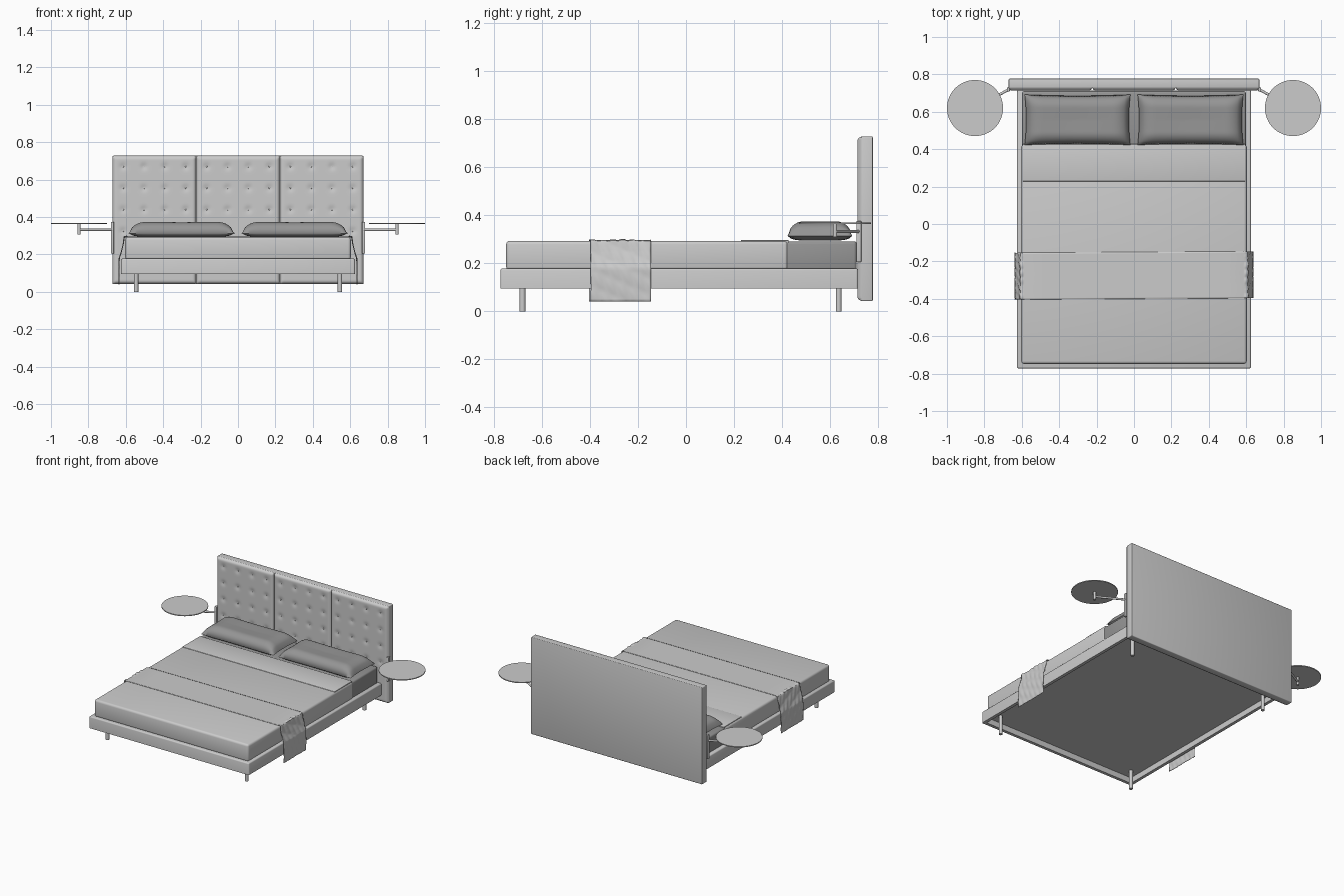
import bpy, bmesh, math
from mathutils import Vector

cube = bpy.data.objects.get("Cube")
if cube:
    bpy.data.objects.remove(cube, do_unlink=True)


def material(name, value):
    m = bpy.data.materials.new(name)
    m.use_nodes = True
    colour = (value, value, value, 1)
    m.diffuse_color = colour
    m.node_tree.nodes["Principled BSDF"].inputs["Base Color"].default_value = colour
    return m


LIGHT = material("light grey", 0.6)
DARK = material("mid grey", 0.3)


def finish(name, bm, mat, angle=40):
    me = bpy.data.meshes.new(name)
    bm.to_mesh(me)
    bm.free()
    me.materials.append(mat)
    me.shade_smooth()
    me.set_sharp_from_angle(angle=math.radians(angle))
    ob = bpy.data.objects.new(name, me)
    bpy.context.collection.objects.link(ob)
    return ob


def box_mesh(lo, hi):
    bm = bmesh.new()
    bmesh.ops.create_cube(bm, size=1)
    for v in bm.verts:
        v.co = Vector([(a + b) / 2 + c * (b - a) for a, b, c in zip(lo, hi, v.co)])
    return bm


def bevel(bm, width, edges=None):
    bmesh.ops.bevel(bm, geom=edges or bm.edges[:], offset=width, segments=3,
                    profile=0.5, affect='EDGES')


def box(name, lo, hi, mat=LIGHT, width=0.0):
    bm = box_mesh(lo, hi)
    if width:
        bevel(bm, width)
    return finish(name, bm, mat)


def rod(name, a, b, radius, sides=20):
    a, b = Vector(a), Vector(b)
    bm = bmesh.new()
    bmesh.ops.create_cone(bm, cap_ends=True, segments=sides, radius1=radius,
                          radius2=radius, depth=(b - a).length)
    turn = (b - a).to_track_quat('Z', 'Y')
    for v in bm.verts:
        v.co = turn @ v.co + (a + b) / 2
    return finish(name, bm, LIGHT)


def sheet(bm, nu, nv, func):
    """Grid of quads through func(u, v), with u and v from 0 to 1."""
    rows = [[bm.verts.new(func(i / nu, j / nv)) for j in range(nv + 1)]
            for i in range(nu + 1)]
    for i in range(nu):
        for j in range(nv):
            bm.faces.new((rows[i][j], rows[i + 1][j], rows[i + 1][j + 1], rows[i][j + 1]))


def ease(t):
    t = max(0.0, min(1.0, t))
    return math.sqrt(1 - (1 - t) ** 2)


# Bed frame: a rail tray, hollow underneath
bm = box_mesh((-0.625, -0.772, 0.095), (0.625, 0.715, 0.178))
base = min(bm.faces, key=lambda f: f.calc_center_median().z)
bevel(bm, 0.008, [e for e in bm.edges if e not in base.edges[:]])
base = min(bm.faces, key=lambda f: f.calc_center_median().z)
bmesh.ops.inset_region(bm, faces=[base], thickness=0.022)
bmesh.ops.inset_region(bm, faces=[base], thickness=0.0005, depth=-0.04)
finish("bed_frame", bm, LIGHT)

# Legs
for side, sx in (("left", 1), ("right", -1)):
    for end, y in (("front", -0.68), ("back", 0.635)):
        rod(f"{end}_{side}_leg", (sx * 0.545, y, 0), (sx * 0.545, y, 0.14), 0.012)

# Mattress, duvet and folded-over top band
box("mattress", (-0.598, 0.38, 0.17), (0.598, 0.71, 0.291), DARK, 0.012)
box("duvet", (-0.603, -0.748, 0.17), (0.603, 0.425, 0.293), LIGHT, 0.015)
box("duvet_fold", (-0.596, 0.228, 0.28), (0.596, 0.427, 0.296), LIGHT, 0.003)

# Throw draped across the bed and down both sides
drape = [(0, 0.2945), (0.585, 0.2945), (0.605, 0.29), (0.612, 0.25), (0.622, 0.21),
         (0.632, 0.18), (0.633, 0.11), (0.633, 0.04)]
path = [(-x, z) for x, z in reversed(drape[1:])] + drape


def throw_point(u, v):
    t = u * (len(path) - 1)
    k = min(int(t), len(path) - 2)
    f = t - k
    x = path[k][0] * (1 - f) + path[k + 1][0] * f
    z = path[k][1] * (1 - f) + path[k + 1][1] * f
    y = -0.4 + 0.25 * v + 0.006 * x
    if abs(x) > 0.59:
        fold = 0.004 * math.sin(y * 75 + z * 30) * math.sin(z * 45 + y * 20)
        x += math.copysign(abs(fold), x)
        if z > 0.27:
            z += abs(fold) * 1.5
    return (x, y, z)


bm = bmesh.new()
sheet(bm, 14 * 6, 32, throw_point)
throw = finish("throw", bm, LIGHT, 60)
solid = throw.modifiers.new("thickness", 'SOLIDIFY')
solid.thickness = 0.002
solid.offset = 1


# Pillows: plump cushions with pinched sides and flat tops
def pillow(name, cx):
    def surface(height):
        def point(u, v):
            a, b = 2 * u - 1, 2 * v - 1
            x = 0.283 * a * (1 - 0.03 * (1 - b * b))
            y = 0.135 * b * (1 - 0.05 * (1 - a * a))
            puff = ease((1 - abs(a)) / 0.32) * ease((1 - abs(b)) / 0.5)
            sag = 0.006 * (1 - abs(a)) * (1 - abs(b))
            return (cx + x, 0.557 + y, 0.313 + height * puff - sag * (height > 0))
        return point
    bm = bmesh.new()
    for height in (0.062, -0.019):
        sheet(bm, 40, 28, surface(height))
    bmesh.ops.remove_doubles(bm, verts=bm.verts[:], dist=0.0001)
    bmesh.ops.recalc_face_normals(bm, faces=bm.faces[:])
    finish(name, bm, DARK, 70)


pillow("left_pillow", 0.302)
pillow("right_pillow", -0.302)

# Headboard core and three tufted panels
box("headboard", (-0.67, 0.726, 0.042), (0.67, 0.777, 0.728), LIGHT, 0.005)
PANEL = 1.34 / 3
BUTTONS = [(PANEL * (i + 0.5) / 4, 0.67 - 0.115 * j) for i in range(4) for j in range(4)]


def panel(name, x0):
    def point(u, v):
        x, z = PANEL * u, 0.043 + 0.684 * v
        edge = min(x, PANEL - x) / 0.02, min(z - 0.043, 0.727 - z) / 0.02
        depth = 0.016 * min(ease(edge[0]), ease(edge[1]))
        for bx, bz in BUTTONS:
            d2 = (x - bx) ** 2 + (z - bz) ** 2
            depth -= 0.005 * math.exp(-d2 / 0.0003)
        return (x0 + x, 0.729 - depth, z)
    bm = bmesh.new()
    sheet(bm, 64, 96, point)
    finish(name, bm, LIGHT, 60)
    bm = bmesh.new()
    for bx, bz in BUTTONS:
        made = bmesh.ops.create_uvsphere(bm, u_segments=10, v_segments=6, radius=0.004)
        for vert in made["verts"]:
            vert.co = (x0 + bx + vert.co.x, 0.718 + vert.co.y * 0.5, bz + vert.co.z)
    finish(name + "_buttons", bm, LIGHT)


for i, part in enumerate(("right", "middle", "left")):
    panel(part + "_headboard_panel", -0.67 + i * PANEL)

# Floating side tables on bracket arms
for side, sx in (("left", 1), ("right", -1)):
    xs = sorted((sx * 0.664, sx * 0.68))
    box(side + "_table_bracket", (xs[0], 0.709, 0.205), (xs[1], 0.729, 0.375), LIGHT, 0.002)
    rod(side + "_table_arm", (sx * 0.672, 0.718, 0.332), (sx * 0.85, 0.62, 0.332), 0.007)
    rod(side + "_table_post", (sx * 0.85, 0.62, 0.308), (sx * 0.85, 0.62, 0.365), 0.009)
    rod(side + "_table_top", (sx * 0.85, 0.62, 0.363), (sx * 0.85, 0.62, 0.369), 0.15, 64)
